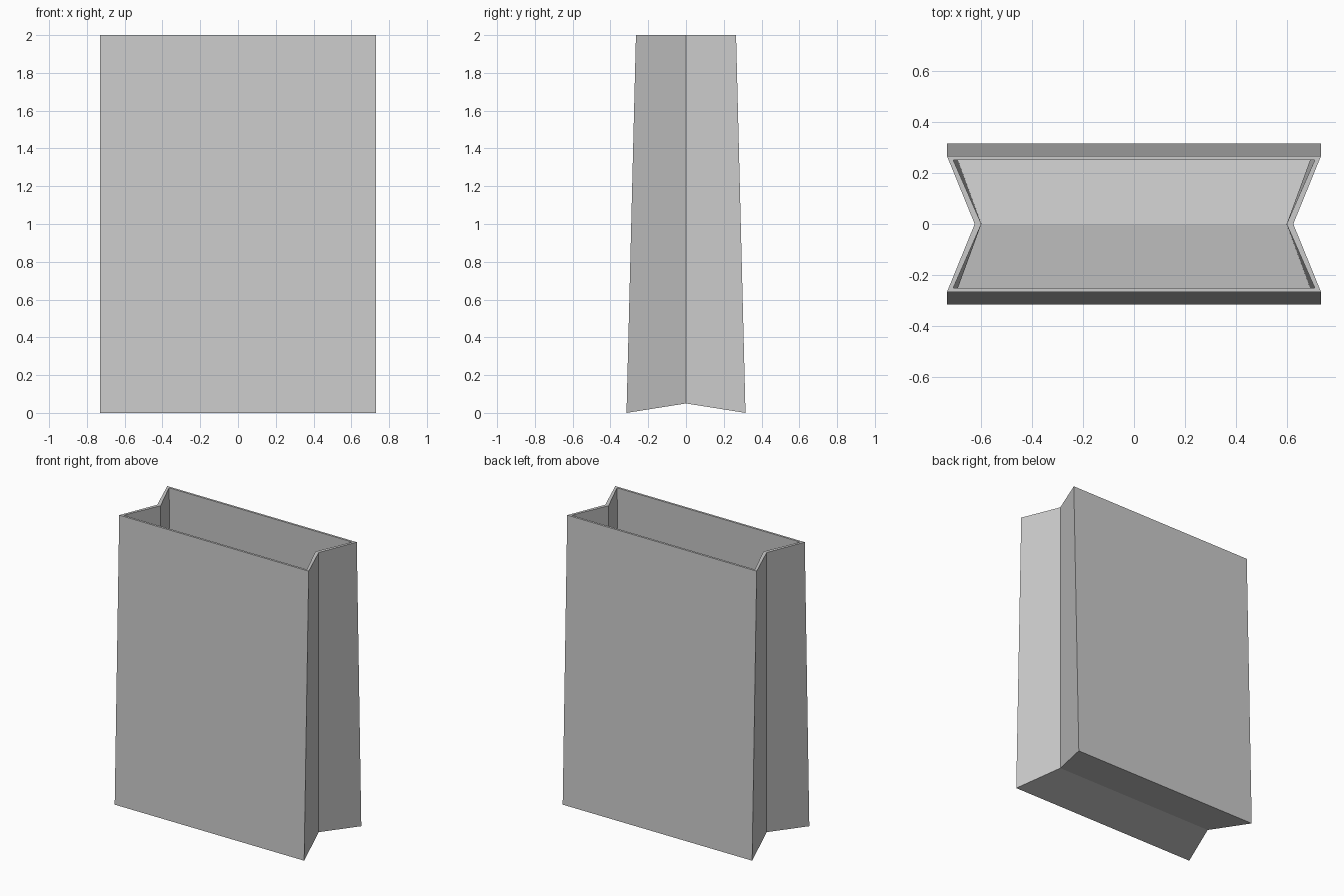
import bpy, bmesh

cube = bpy.data.objects.get("Cube")
if cube:
    bpy.data.objects.remove(cube, do_unlink=True)

paper = bpy.data.materials.new("plain grey paper")
paper.use_nodes = True
paper.diffuse_color = (0.6, 0.6, 0.6, 1)
paper.node_tree.nodes["Principled BSDF"].inputs["Base Color"].default_value = (0.6, 0.6, 0.6, 1)

bm = bmesh.new()


def section(corner_x, corner_y, fold_x, corner_z, fold_z):
    """Six-point ring of a bag whose two sides fold inwards."""
    points = [(-corner_x, -corner_y, corner_z), (corner_x, -corner_y, corner_z),
              (fold_x, 0, fold_z), (corner_x, corner_y, corner_z),
              (-corner_x, corner_y, corner_z), (-fold_x, 0, fold_z)]
    return [bm.verts.new(p) for p in points]


def bridge(a, b):
    for i in range(6):
        j = (i + 1) % 6
        bm.faces.new((a[i], a[j], b[j], b[i]))


# Outer and inner skins, tapering towards the open top
outer_base = section(0.731, 0.315, 0.623, 0, 0.05)
outer_rim = section(0.731, 0.265, 0.623, 2, 2)
inner_rim = section(0.707, 0.25, 0.597, 2, 2)
inner_base = section(0.707, 0.30, 0.597, 0.018, 0.066)

# Outside walls, rim, inside walls
rings = [outer_base, outer_rim, inner_rim, inner_base]
for lower, upper in zip(rings, rings[1:]):
    bridge(lower, upper)

# Creased floor, underneath and inside
for ring in (outer_base, inner_base):
    bm.faces.new((ring[0], ring[1], ring[2], ring[5]))
    bm.faces.new((ring[5], ring[2], ring[3], ring[4]))

bmesh.ops.recalc_face_normals(bm, faces=bm.faces)
mesh = bpy.data.meshes.new("paper_bag")
bm.to_mesh(mesh)
bm.free()
mesh.materials.append(paper)
bag = bpy.data.objects.new("paper_bag", mesh)
bpy.context.collection.objects.link(bag)
